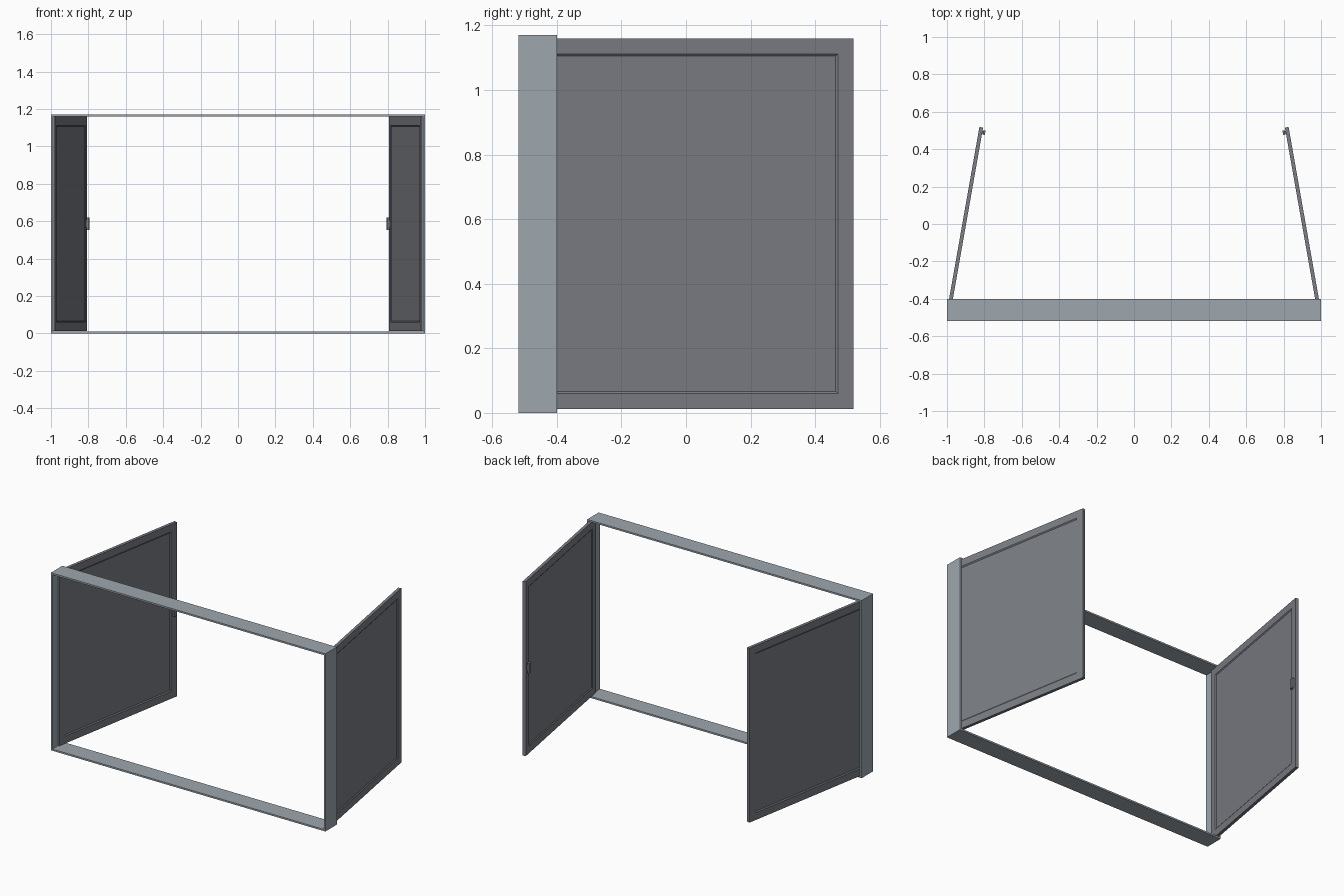
import bpy, bmesh, math
from mathutils import Matrix, Vector

if "Cube" in bpy.data.objects:
    bpy.data.objects.remove(bpy.data.objects["Cube"])

W, H, T = 1.0, 1.17, 0.011        # half width, height, board thickness
Y0, Y1 = -0.519, -0.40            # frame depth
OPEN = math.radians(10)


def material(name, rgb):
    mat = bpy.data.materials.new(name)
    mat.diffuse_color = (*rgb, 1)
    mat.use_nodes = True
    mat.node_tree.nodes["Principled BSDF"].inputs["Base Color"].default_value = mat.diffuse_color
    return mat


FRAME = material("frame_grey", (0.34, 0.39, 0.43))
LEAF = material("shutter_grey", (0.20, 0.21, 0.235))


def finish(name, bm, mat, matrix=None):
    if matrix is not None:
        bm.transform(matrix)
    bmesh.ops.recalc_face_normals(bm, faces=bm.faces)
    me = bpy.data.meshes.new(name)
    bm.to_mesh(me)
    bm.free()
    me.materials.append(mat)
    ob = bpy.data.objects.new(name, me)
    bpy.context.collection.objects.link(ob)
    return ob


def box_bm(lo, hi):
    lo, hi = Vector(lo), Vector(hi)
    bm = bmesh.new()
    bmesh.ops.create_cube(bm, size=1)
    for v in bm.verts:
        v.co = [(lo[i] + hi[i]) / 2 + v.co[i] * (hi[i] - lo[i]) for i in range(3)]
    return bm


# window frame: one rectangular ring, open through the middle
bm = bmesh.new()
rings = []
for y in (Y0, Y1):
    for x, z0, z1 in ((W, 0, H), (W - T, T, H - T)):
        rings.append([bm.verts.new(p) for p in
                      ((-x, y, z0), (x, y, z0), (x, y, z1), (-x, y, z1))])
fo, fi, bo, bi = rings
for a, b in ((fo, fi), (fi, bi), (bi, bo), (bo, fo)):
    for i in range(4):
        j = (i + 1) % 4
        bm.faces.new((a[i], a[j], b[j], b[i]))
finish("window_frame", bm, FRAME)

# two open shutters, each with recessed panels on both faces and a small handle
for side, s in (("left", -1), ("right", 1)):
    # local x runs along the leaf, local y points to the inside of the opening
    along = Vector((-s * math.sin(OPEN), math.cos(OPEN), 0))
    inward = Vector((-s * math.cos(OPEN), -math.sin(OPEN), 0))
    m = Matrix((along, inward, (0, 0, 1))).transposed().to_4x4()
    m.translation = (s * 0.989, -0.46, 0)

    # shutter leaf
    bm = box_bm((0, -0.01, 0.012), (0.992, 0.01, 1.16))
    bm.normal_update()
    for f in [f for f in bm.faces if abs(f.normal.y) > 0.9]:
        bmesh.ops.inset_region(bm, faces=[f], thickness=0.048, use_even_offset=True)
        bmesh.ops.inset_region(bm, faces=[f], thickness=0.007, depth=-0.005,
                               use_even_offset=True)
    finish(side + "_shutter", bm, LEAF, m)

    # handle: short stem and grip
    bm = box_bm((0.959, 0.008, 0.57), (0.975, 0.018, 0.605))
    finish(side + "_handle_stem", bm, LEAF, m)
    bm = box_bm((0.955, 0.014, 0.553), (0.979, 0.026, 0.62))
    finish(side + "_handle_grip", bm, LEAF, m)
